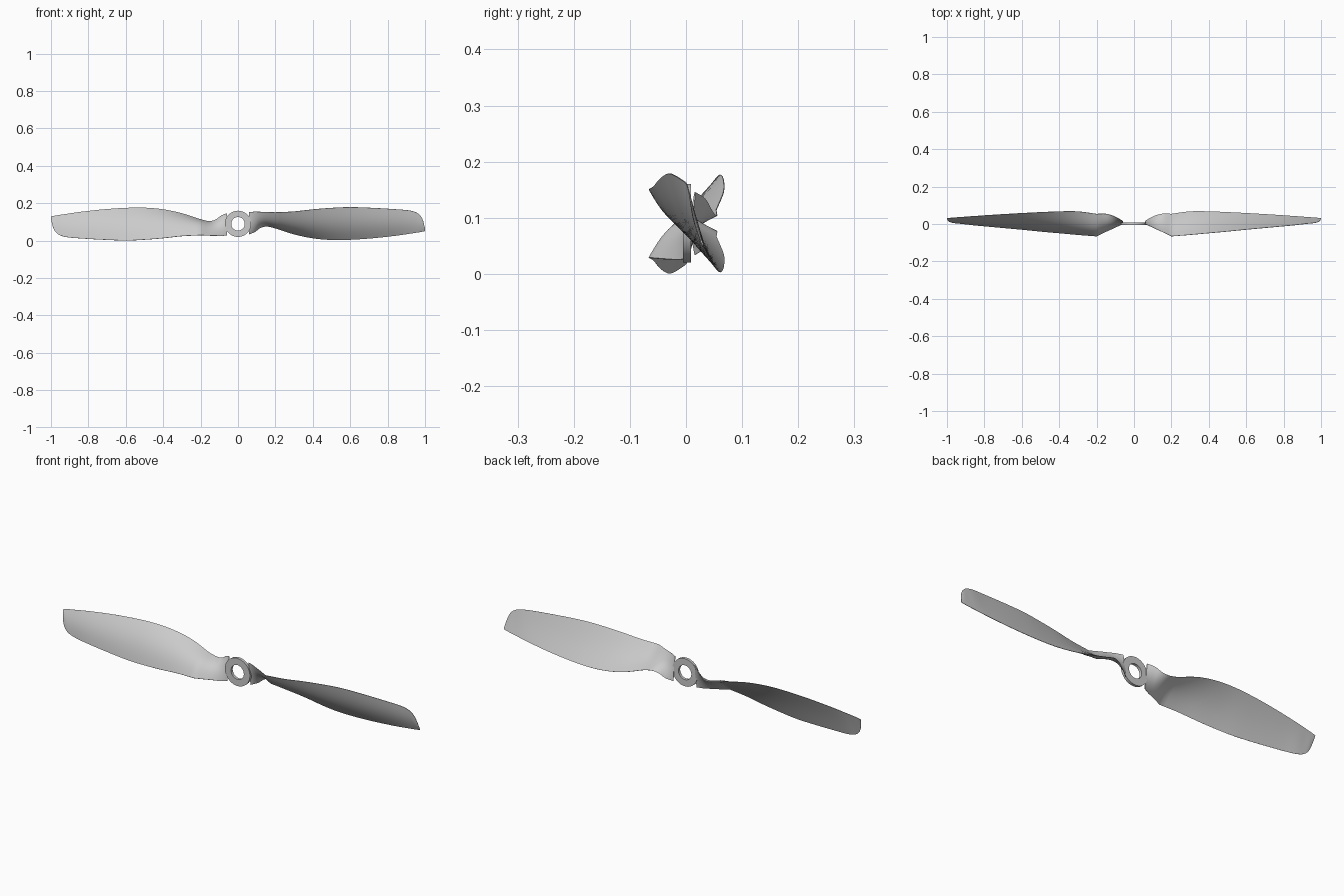
import bpy, bmesh, math
from mathutils import Vector

if "Cube" in bpy.data.objects:
    bpy.data.objects.remove(bpy.data.objects["Cube"])

CZ = 0.09   # height of the hub axis
N = 14      # steps across the chord

# stations: x, upper edge y z, lower edge y z, front bulge, back bulge
ROOT = [(0.060, 0.000, 0.152, 0.016, 0.034, 0.002, -0.002),
        (0.090, -0.014, 0.155, 0.034, 0.046, 0.006, 0.000),
        (0.120, -0.028, 0.154, 0.047, 0.068, 0.012, 0.004),
        (0.155, -0.044, 0.153, 0.055, 0.076, 0.018, 0.008),
        (0.200, -0.066, 0.151, 0.054, 0.066, 0.022, 0.010)]
BLADE = [ROOT[-1],
         (0.30, -0.058, 0.156, 0.067, 0.034, 0.021, 0.008),
         (0.40, -0.049, 0.167, 0.067, 0.013, 0.019, 0.006),
         (0.50, -0.040, 0.175, 0.063, 0.004, 0.017, 0.005),
         (0.60, -0.030, 0.179, 0.058, 0.005, 0.015, 0.004),
         (0.72, -0.019, 0.175, 0.051, 0.013, 0.013, 0.003),
         (0.84, -0.008, 0.168, 0.043, 0.026, 0.010, 0.002),
         (0.91, 0.000, 0.162, 0.038, 0.036, 0.008, 0.001),
         (0.95, 0.004, 0.152, 0.035, 0.042, 0.006, 0.001),
         (0.975, 0.008, 0.134, 0.033, 0.046, 0.005, 0.000),
         (0.99, 0.014, 0.105, 0.032, 0.049, 0.003, 0.000),
         (1.00, 0.026, 0.062, 0.031, 0.051, 0.001, 0.000)]


def spline(rows, steps):
    """Catmull-Rom through the stations."""
    pts = [Vector(r) for r in rows]
    pts = [pts[0] * 2 - pts[1]] + pts + [pts[-1] * 2 - pts[-2]]
    out = []
    for a, b, c, d in zip(pts, pts[1:], pts[2:], pts[3:]):
        for i in range(steps):
            t = i / steps
            out.append(0.5 * (2 * b + (c - a) * t + (2 * a - 5 * b + 4 * c - d) * t ** 2
                              + (3 * b - a - 3 * c + d) * t ** 3))
    return out + [pts[-2]]


def section(s):
    """Closed cambered loop: front face down, back face up."""
    x, y0, z0, y1, z1, front, back = s
    a, d = Vector((y0, z0)), Vector((y1 - y0, z1 - z0))
    n = Vector((d.y, -d.x)).normalized()
    loop = []
    for side, bulge in ((1, front), (-1, back)):
        for i in range(N + 1):
            u = i / N if side > 0 else 1 - i / N
            t = 0.5 - 0.5 * math.cos(math.pi * u)
            p = a + d * t + n * (bulge * math.sin(math.pi * t) + side * 0.0008)
            loop.append(Vector((x, p.x, p.y)))
    return loop


def finish(name, bm, angle):
    bmesh.ops.recalc_face_normals(bm, faces=bm.faces)
    me = bpy.data.meshes.new(name)
    bm.to_mesh(me)
    bm.free()
    ob = bpy.data.objects.new(name, me)
    bpy.context.collection.objects.link(ob)
    bpy.ops.object.select_all(action='DESELECT')
    ob.select_set(True)
    bpy.context.view_layer.objects.active = ob
    bpy.ops.object.shade_smooth_by_angle(angle=math.radians(angle))


def loft(bm, rings, closed=False):
    rows = [[bm.verts.new(p) for p in r] for r in rings]
    pairs = list(zip(rows, rows[1:])) + ([(rows[-1], rows[0])] if closed else [])
    for r, s in pairs:
        for i in range(len(r)):
            j = (i + 1) % len(r)
            bm.faces.new((r[i], r[j], s[j], s[i]))
    if not closed:
        bm.faces.new(rows[0])
        bm.faces.new(rows[-1])


# two twisted blades, the second turned half way round the hub axis
stations = spline(ROOT, 4)[:-1] + spline(BLADE, 4)
for name, k in (("right_blade", 1), ("left_blade", -1)):
    bm = bmesh.new()
    loft(bm, [[Vector((k * p.x, p.y, CZ + k * (p.z - CZ))) for p in section(s)]
              for s in stations])
    finish(name, bm, 35)

# hub ring
profile = [(0.036, -0.005), (0.07, -0.005), (0.07, 0.009), (0.036, 0.009)]
bm = bmesh.new()
loft(bm, [[Vector((r * math.cos(a), y, CZ + r * math.sin(a))) for r, y in profile]
          for a in (2 * math.pi * i / 64 for i in range(64))], closed=True)
finish("hub_ring", bm, 30)
